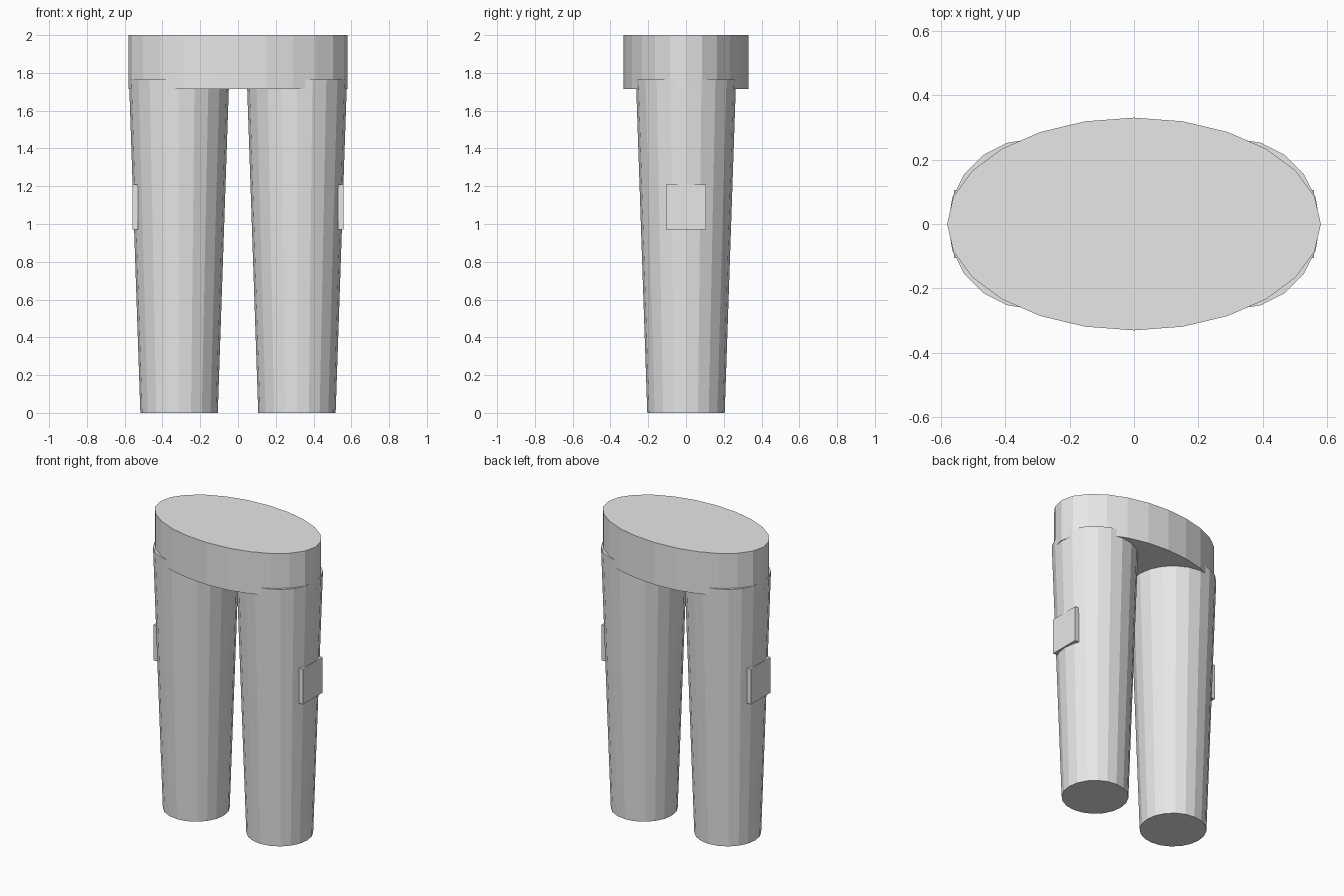
import bpy, bmesh
from mathutils import Matrix

if "Cube" in bpy.data.objects:
    bpy.data.objects.remove(bpy.data.objects["Cube"])

grey = bpy.data.materials.new("light grey")
grey.diffuse_color = (0.8, 0.8, 0.8, 1)
grey.use_nodes = True
grey.node_tree.nodes["Principled BSDF"].inputs["Base Color"].default_value = grey.diffuse_color


def finish(name, bm):
    mesh = bpy.data.meshes.new(name)
    bm.to_mesh(mesh)
    bm.free()
    mesh.materials.append(grey)
    obj = bpy.data.objects.new(name, mesh)
    bpy.context.collection.objects.link(obj)
    return obj


def cone(name, sides, r_bottom, r_top, z0, z1, x=0, scale=(1, 1)):
    bm = bmesh.new()
    m = Matrix.Translation((x, 0, (z0 + z1) / 2)) @ Matrix.Diagonal((*scale, 1, 1))
    bmesh.ops.create_cone(bm, cap_ends=True, segments=sides, radius1=r_bottom,
                          radius2=r_top, depth=z1 - z0, matrix=m)
    return finish(name, bm)


def box(name, center, size):
    bm = bmesh.new()
    m = Matrix.Translation(center) @ Matrix.Diagonal((*size, 1))
    bmesh.ops.create_cube(bm, size=1, matrix=m)
    return finish(name, bm)


# Oval waistband
cone("waistband", 24, 1, 1, 1.715, 2.0, scale=(0.58, 0.33))

# Tapered legs, each with a flat side pocket
for side, s in (("left", -1), ("right", 1)):
    cone(f"{side}_leg", 20, 0.205, 0.265, 0, 1.764, x=s * 0.312)
    box(f"{side}_pocket", (s * 0.544, 0, 1.09), (0.03, 0.21, 0.24))
